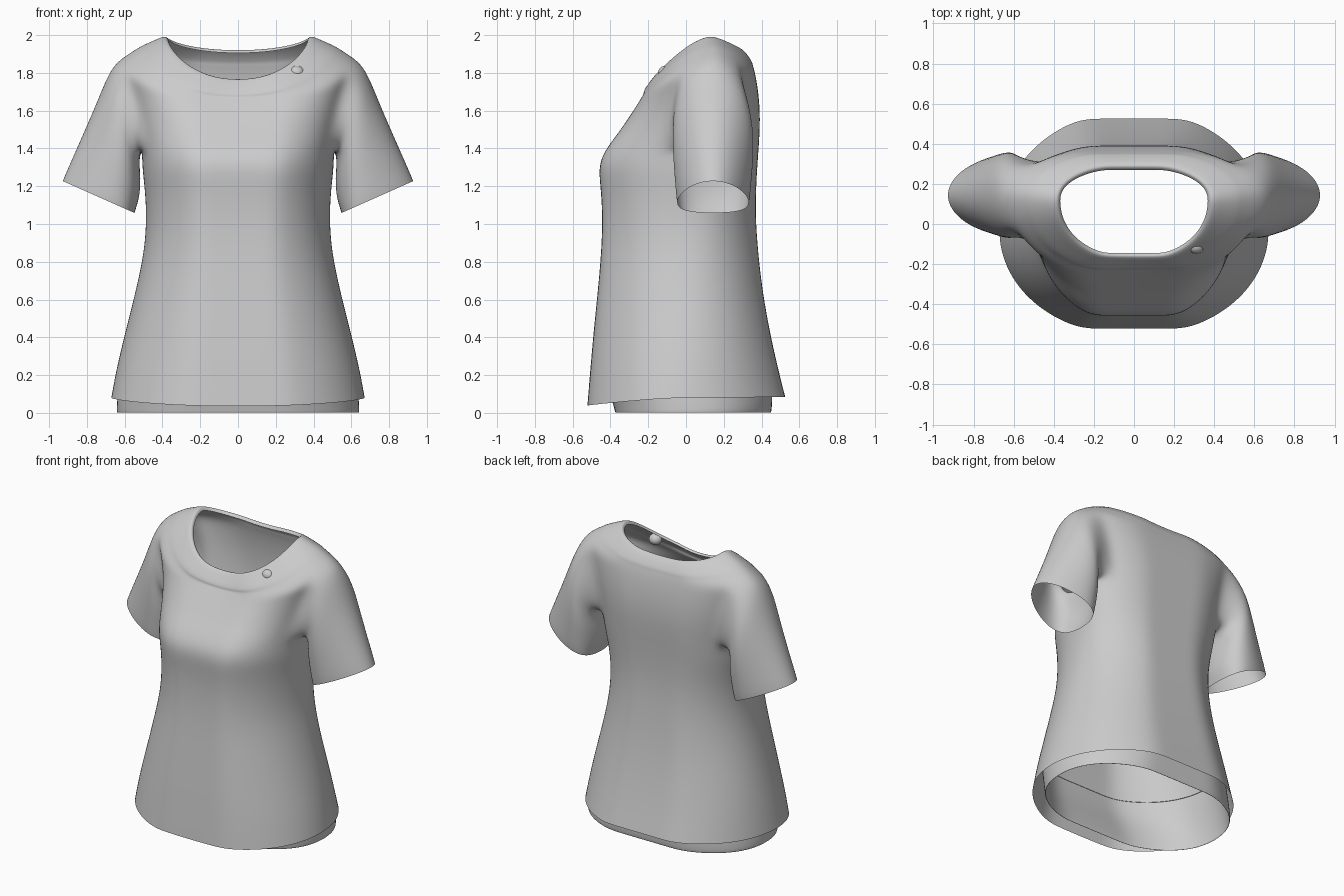
import bpy, bmesh
from math import sin, cos, pi, radians
from mathutils import Vector

if "Cube" in bpy.data.objects:
    bpy.data.objects.remove(bpy.data.objects["Cube"])

HALF = 16    # columns on one half, from front centre to back centre
FLAT = 1.08  # flattens the front and back panels


def half_ring(X, yf, yb, zf, zs, zb, yc, n):
    """Half of a rounded cross-section; height varies front / side / back."""
    pts = []
    for i in range(HALF + 1):
        t = pi * i / HALF
        s, c = abs(sin(t)), cos(t)
        if i in (0, HALF):
            s = 0.0
        a = abs(c) if i != HALF // 2 else 0.0
        y_end, z_end = (yf, zf) if c > 0 else (yb, zb)
        pts.append(Vector((X * s ** (2 / n),
                           yc + (y_end - yc) * min(1, FLAT * a ** (2 / n)),
                           zs + (z_end - zs) * a ** 1.35)))
    return pts


def finish(bm, name, thickness=0.0):
    bmesh.ops.recalc_face_normals(bm, faces=bm.faces)
    me = bpy.data.meshes.new(name)
    bm.to_mesh(me)
    bm.free()
    me.shade_smooth()
    ob = bpy.data.objects.new(name, me)
    bpy.context.collection.objects.link(ob)
    m = ob.modifiers.new("mirror", 'MIRROR')
    m.use_clip = True
    m.merge_threshold = 0.002
    if thickness:
        s = ob.modifiers.new("thickness", 'SOLIDIFY')
        s.thickness = thickness
    sub = ob.modifiers.new("smooth", 'SUBSURF')
    sub.levels = sub.render_levels = 2
    return ob


def loft(bm, rings, skip=lambda r, c: False):
    grid = [[bm.verts.new(p) for p in half_ring(*r)] for r in rings]
    for r in range(len(grid) - 1):
        for c in range(HALF):
            if not skip(r, c):
                bm.faces.new((grid[r][c], grid[r][c + 1],
                              grid[r + 1][c + 1], grid[r + 1][c]))
    return grid


# Shirt body, hem to neckline: half width, front y, back y, z front/side/back, side y, roundness
body = [
    (.675, -.522, .525, .035, .080, .085, -.03, 2.05),
    (.648, -.508, .488, .21, .23, .23, -.02, 2.05),
    (.602, -.490, .445, .42, .42, .42, 0, 2.05),
    (.545, -.467, .405, .64, .64, .64, 0, 2.05),
    (.497, -.447, .380, .86, .86, .86, .02, 2.05),
    (.487, -.442, .368, 1.04, 1.04, 1.04, .04, 2.1),
    (.495, -.450, .370, 1.18, 1.18, 1.18, .07, 2.15),
    (.510, -.463, .378, 1.29, 1.30, 1.32, .10, 2.2),
    (.510, -.440, .388, 1.375, 1.40, 1.45, .12, 2.25),
    (.535, -.358, .392, 1.48, 1.52, 1.56, .13, 2.25),
    (.565, -.302, .387, 1.56, 1.64, 1.66, .14, 2.25),
    (.600, -.260, .375, 1.62, 1.76, 1.75, .14, 2.25),
    (.640, -.236, .362, 1.655, 1.868, 1.81, .14, 2.2),
    # raised neck band
    (.545, -.222, .352, 1.672, 1.928, 1.840, .13, 2.2),
    (.520, -.228, .350, 1.683, 1.945, 1.855, .13, 2.2),
    (.435, -.185, .315, 1.740, 1.982, 1.905, .12, 2.15),
    (.382, -.160, .287, 1.772, 2.004, 1.927, .12, 2.15),
    (.370, -.145, .270, 1.755, 1.975, 1.905, .12, 2.15),
]
bm = bmesh.new()
R0, R1, C0, C1 = 8, 12, 6, 11  # armhole opening in the grid
g = loft(bm, body, lambda r, c: R0 <= r < R1 and C0 <= c < C1)

# Sleeve grown out of the armhole edge
loop = ([g[R1][c] for c in range(C0, C1 + 1)] +
        [g[r][C1] for r in range(R1 - 1, R0 - 1, -1)] +
        [g[R0][c] for c in range(C1 - 1, C0 - 1, -1)] +
        [g[r][C0] for r in range(R0 + 1, R1)])
# outer x, z; inner x, z; front y, back y, narrowing of the outer side
sleeve = [
    (.688, 1.800, .525, 1.345, -.070, .350, .0),
    (.757, 1.628, .512, 1.235, -.076, .365, .08),
    (.847, 1.427, .520, 1.140, -.064, .352, .2),
    (.917, 1.272, .540, 1.080, -.055, .342, .33),
    (.934, 1.230, .547, 1.058, -.050, .336, .36),
]
count = len(loop)
for ox, oz, ix, iz, yf, yb, narrow in sleeve:
    new = []
    for k in range(count):
        a = radians((k - 2.5) * 360 / count)
        w = cos(a) - narrow * sin(a) ** 2
        new.append(bm.verts.new(((ox + ix) / 2 + (ox - ix) / 2 * w,
                                 (yf + yb) / 2 + (yb - yf) / 2 * sin(a),
                                 (oz + iz) / 2 + (oz - iz) / 2 * w)))
    for k in range(count):
        j = (k + 1) % count
        bm.faces.new((loop[k], loop[j], new[j], new[k]))
    loop = new
bmesh.ops.delete(bm, geom=[v for v in bm.verts if not v.link_faces], context='VERTS')
finish(bm, "shirt")

# Under-layer showing below the hem
bm = bmesh.new()
loft(bm, [
    (.645, -.375, .450, 0, 0, 0, .03, 2.2),
    (.645, -.380, .455, .03, .03, .03, .03, 2.2),
    (.640, -.410, .458, .12, .12, .12, .01, 2.15),
    (.620, -.470, .455, .26, .26, .26, 0, 2.1),
    (.605, -.490, .446, .38, .38, .38, 0, 2.05),
])
finish(bm, "under_layer", 0.006)

# Button on the neck band
bpy.ops.mesh.primitive_uv_sphere_add(segments=24, ring_count=12, radius=1,
                                     location=(.31, -.108, 1.80))
button = bpy.context.object
button.name = "button"
button.scale = (.043, .040, .038)
bpy.ops.object.shade_smooth()
